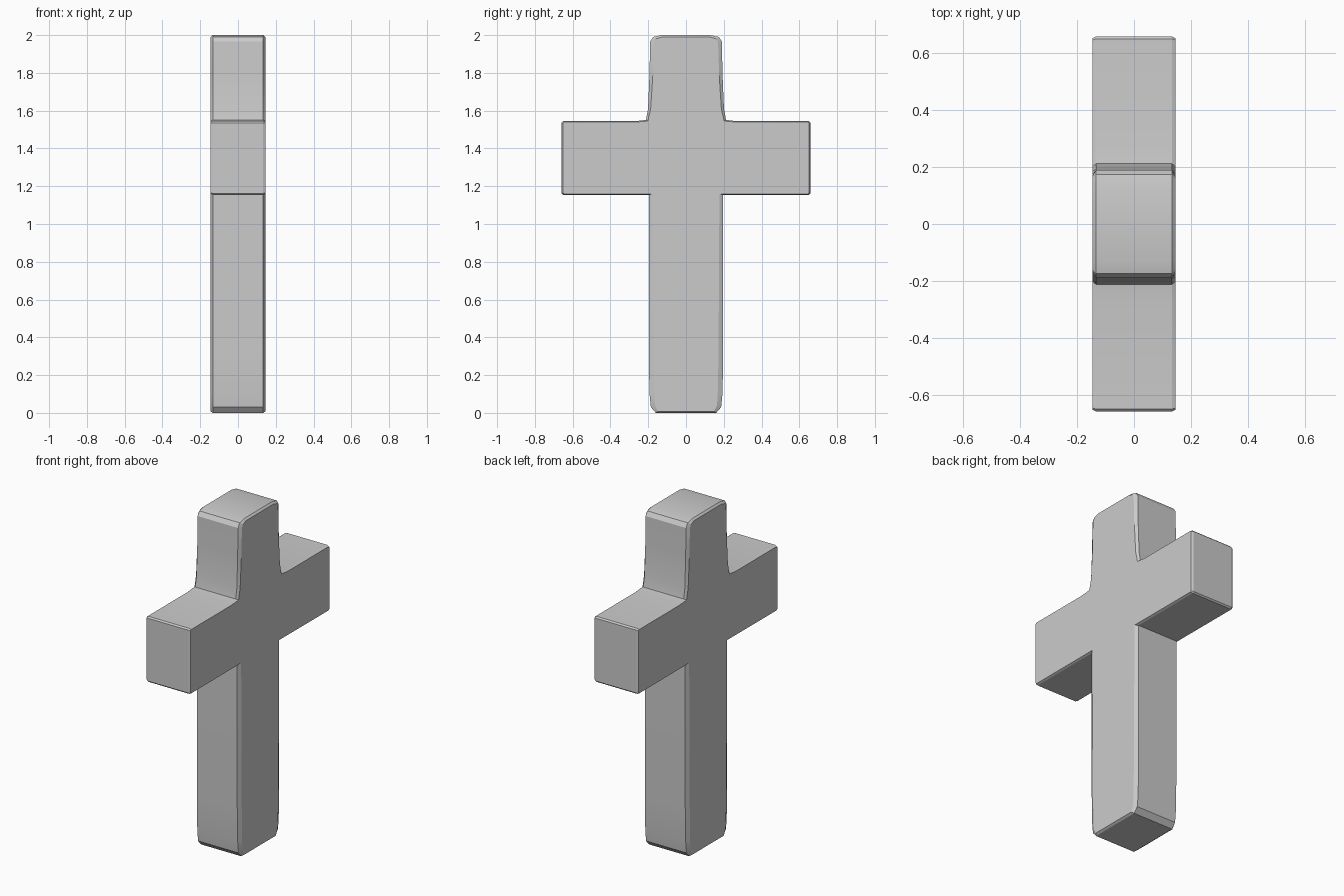
import bpy
import bmesh

if "Cube" in bpy.data.objects:
    bpy.data.objects.remove(bpy.data.objects["Cube"])

HALF = 0.145   # half thickness at the flat broad faces
RIM = 0.133    # half thickness where the edge bevel starts

# Right half outline: y, z, then the bevel inset in y and z
half = [
    (0.160, 0.000, 0.012, 0.008),
    (0.186, 0.030, 0.022, 0.010),
    (0.193, 0.100, 0.025, 0.000),
    (0.197, 0.300, 0.025, 0.000),
    (0.197, 1.154, 0.020, -0.006),
    (0.650, 1.154, 0.004, -0.005),
    (0.658, 1.162, 0.006, -0.003),
    (0.658, 1.536, 0.006, 0.003),
    (0.650, 1.544, 0.004, 0.005),
    (0.270, 1.544, 0.002, 0.005),
    (0.212, 1.551, 0.010, 0.006),
    (0.201, 1.610, 0.014, 0.000),
    (0.193, 1.800, 0.018, 0.000),
    (0.190, 1.965, 0.020, 0.006),
    (0.174, 1.990, 0.014, 0.010),
    (0.130, 2.000, 0.004, 0.010),
]
# Insets at the bottom point upward, elsewhere toward the body
rim = [(y, z) for y, z, _, _ in half]
cap = [(y - dy, z + dz if z < 0.05 else z - dz) for y, z, dy, dz in half]


def full(points):
    return points + [(-y, z) for y, z in reversed(points)]


# Cross body: four loops through the thickness, closed with flat caps
bm = bmesh.new()
layers = [(-HALF, cap), (-RIM, rim), (RIM, rim), (HALF, cap)]
loops = [[bm.verts.new((x, y, z)) for y, z in full(p)] for x, p in layers]
for a, b in zip(loops, loops[1:]):
    for i in range(len(a)):
        j = (i + 1) % len(a)
        bm.faces.new((a[i], a[j], b[j], b[i]))
bm.faces.new(loops[0])
bm.faces.new(loops[-1])
bmesh.ops.recalc_face_normals(bm, faces=bm.faces)

mesh = bpy.data.meshes.new("cross_body")
bm.to_mesh(mesh)
bm.free()
cross = bpy.data.objects.new("cross_body", mesh)
bpy.context.collection.objects.link(cross)
bpy.context.view_layer.objects.active = cross
cross.select_set(True)
bpy.ops.object.shade_smooth_by_angle(angle=0.3)
